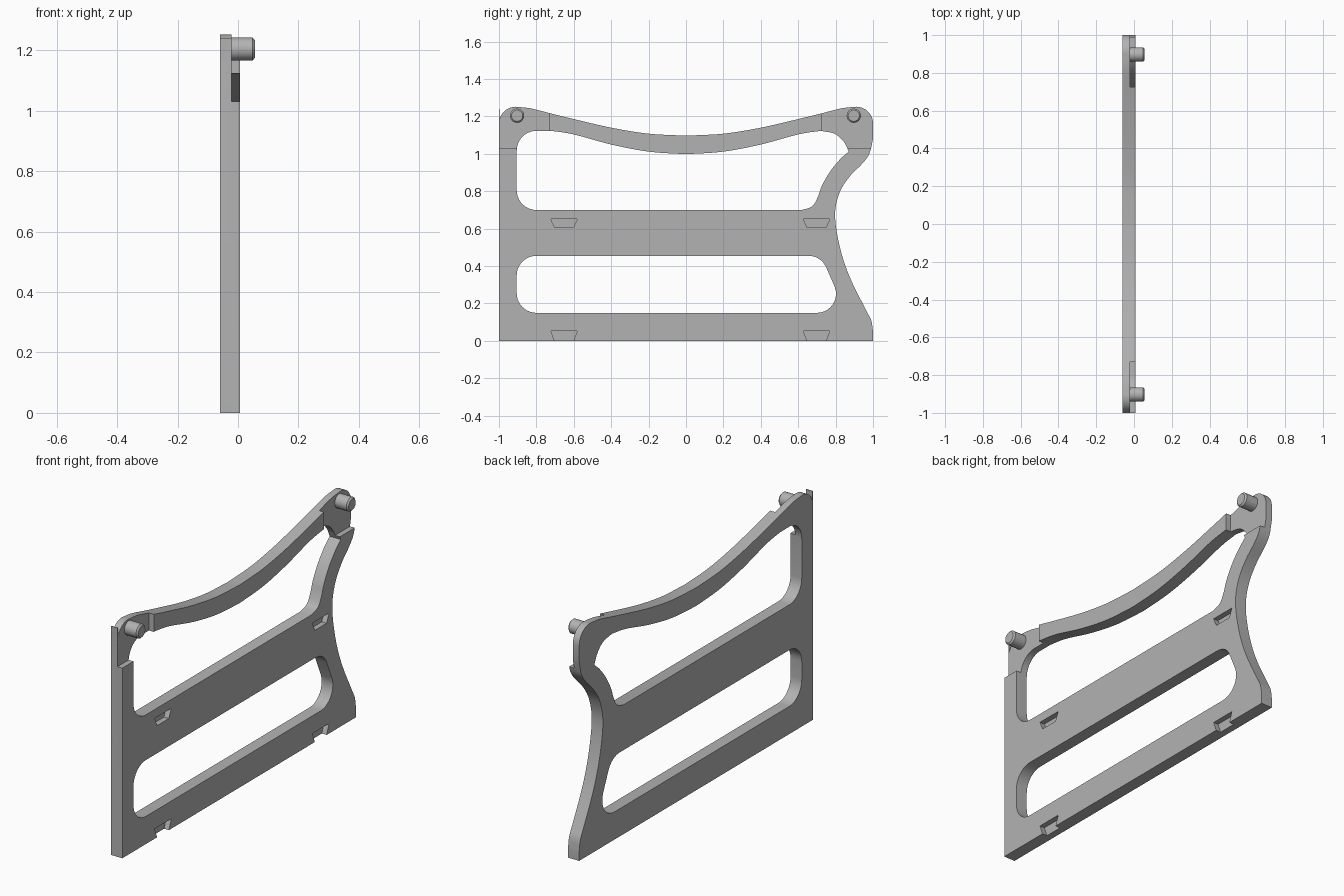
import bpy
import bmesh
import math
from mathutils import Matrix, Vector

default_cube = bpy.data.objects.get("Cube")
if default_cube:
    bpy.data.objects.remove(default_cube, do_unlink=True)

BACK, STEP, FACE, PIN_END = -0.06, -0.022, 0.007, 0.056

grey = bpy.data.materials.new("plain grey")
grey.use_nodes = True
GREY_VALUE = (0.45, 0.45, 0.45, 1)
grey.diffuse_color = GREY_VALUE
grey.node_tree.nodes["Principled BSDF"].inputs["Base Color"].default_value = GREY_VALUE


def arc(cy, cz, radius, start, end, steps=10):
    """Points on a circular arc in the side plane, angles in degrees."""
    angles = [math.radians(start + (end - start) * i / steps) for i in range(steps + 1)]
    return [(cy + radius * math.cos(a), cz + radius * math.sin(a)) for a in angles]


def smooth(points, steps=6):
    """Catmull-Rom curve through a few points."""
    pts = [Vector(p) for p in points]
    pts = [2 * pts[0] - pts[1]] + pts + [2 * pts[-1] - pts[-2]]
    result = []
    for a, b, c, d in zip(pts, pts[1:], pts[2:], pts[3:]):
        for i in range(steps):
            t = i / steps
            p = 2 * b + (c - a) * t + (2 * a - 5 * b + 4 * c - d) * t * t
            p += (3 * b - a - 3 * c + d) * t ** 3
            result.append(tuple(p / 2))
    return result + [tuple(points[-1])]


def mirrored(half):
    """Extend a curve that starts on the centre line to both sides, from -y to +y."""
    return [(-y, z) for y, z in reversed(half[1:])] + half


def plate(name, loops, x_start, x_end):
    """Fill closed loops (outline and holes) and extrude them along x."""
    bm = bmesh.new()
    for loop in loops:
        clean = [p for i, p in enumerate(loop)
                 if (Vector(p) - Vector(loop[i - 1])).length > 1e-4]
        verts = [bm.verts.new((x_start, y, z)) for y, z in clean]
        for i, vert in enumerate(verts):
            bm.edges.new((verts[i - 1], vert))
    bmesh.ops.triangle_fill(bm, use_beauty=True, use_dissolve=False, edges=bm.edges[:])
    grown = bmesh.ops.extrude_face_region(bm, geom=bm.faces[:])["geom"]
    moved = [g for g in grown if isinstance(g, bmesh.types.BMVert)]
    bmesh.ops.translate(bm, verts=moved, vec=(x_end - x_start, 0, 0))
    bmesh.ops.recalc_face_normals(bm, faces=bm.faces[:])
    return make_object(name, bm)


def make_object(name, bm):
    mesh = bpy.data.meshes.new(name)
    bm.to_mesh(mesh)
    bm.free()
    mesh.materials.append(grey)
    obj = bpy.data.objects.new(name, mesh)
    bpy.context.collection.objects.link(obj)
    return obj


def activate(obj):
    bpy.ops.object.select_all(action="DESELECT")
    obj.select_set(True)
    bpy.context.view_layer.objects.active = obj


def cut(target, cutter):
    activate(target)
    modifier = target.modifiers.new("cut", "BOOLEAN")
    modifier.operation = "DIFFERENCE"
    modifier.solver = "EXACT"
    modifier.object = cutter
    bpy.ops.object.modifier_apply(modifier=modifier.name)
    bpy.data.objects.remove(cutter, do_unlink=True)


# Outer outline: sagging top rail, rounded shoulders, waisted back edge
top_rail = mirrored(smooth([(0, 1.097), (0.2, 1.108), (0.4, 1.14), (0.6, 1.186),
                            (0.73, 1.218), (0.83, 1.243), (0.91, 1.252)]))
back_edge = smooth([(1, 1.08), (0.98, 1), (0.94, 0.945), (0.876, 0.88), (0.82, 0.79),
                    (0.797, 0.67), (0.823, 0.5), (0.876, 0.34), (0.96, 0.17),
                    (0.99, 0.11), (1, 0.05)])
outline = ([(-1, 0)] + arc(-0.91, 1.162, 0.09, 180, 90) + top_rail
           + arc(0.91, 1.162, 0.09, 90, 0) + back_edge + [(1, 0)])

# Upper opening, following the rail and the curved arm
rail_underside = mirrored(smooth([(0, 0.998), (0.2, 1.012), (0.4, 1.05),
                                  (0.6, 1.104), (0.72, 1.123)]))
upper_opening = (arc(-0.8, 0.805, 0.105, 270, 180) + arc(-0.8, 1.018, 0.105, 180, 90)
                 + rail_underside
                 + smooth([(0.72, 1.123), (0.796, 1.107), (0.845, 1.063), (0.87, 1.012)])
                 + smooth([(0.87, 1.012), (0.823, 0.97), (0.77, 0.905), (0.727, 0.83),
                           (0.705, 0.77), (0.675, 0.72), (0.62, 0.7)]))

# Lower opening with a slanted end
lower_opening = (arc(-0.8, 0.255, 0.105, 270, 180) + arc(-0.8, 0.35, 0.105, 180, 90)
                 + arc(0.655, 0.352, 0.103, 90, 22) + arc(0.7, 0.252, 0.102, 22, -90))

frame = plate("frame", [outline, upper_opening, lower_opening], BACK, FACE)

# Stepped recesses at both upper corners
for side, inner in ((-1, 0.73), (1, 0.725)):
    corners = [(side * inner, 1.03), (side * 1.1, 1.03), (side * 1.1, 1.4), (side * inner, 1.4)]
    cut(frame, plate("recess_cutter", [corners], STEP, FACE + 0.1))

# Dovetail pockets along the middle bar and the bottom edge
for centre in (-0.652, 0.698):
    for low, high in ((0.605, 0.652), (-0.002, 0.054)):
        pocket = [(centre - 0.05, low), (centre + 0.05, low),
                  (centre + 0.071, high), (centre - 0.071, high)]
        cut(frame, plate("pocket_cutter", [pocket], STEP, FACE + 0.1))

# Thin upright lip at the front upper corner
lip_profile = [(-1, 1.1), (-0.997, 1.1), (-0.997, 1.24), (-1, 1.24)]
lip = plate("corner_lip", [lip_profile], BACK, STEP)


# Pins with chamfered ends
def pin(name, y):
    bm = bmesh.new()
    length = PIN_END - STEP + 0.01
    place = Matrix.Translation((PIN_END - length / 2, y, 1.204)) @ Matrix.Rotation(math.pi / 2, 4, "Y")
    bmesh.ops.create_cone(bm, cap_ends=True, segments=32, radius1=0.038, radius2=0.038,
                          depth=length, matrix=place)
    rim = [e for e in bm.edges if all(v.co.x > PIN_END - 0.001 for v in e.verts)]
    bmesh.ops.bevel(bm, geom=rim, offset=0.008, segments=1, affect="EDGES")
    return make_object(name, bm)


pins = [pin("front_pin", -0.903), pin("back_pin", 0.897)]

for part in [frame, lip] + pins:
    activate(part)
    bpy.ops.object.shade_smooth_by_angle(angle=math.radians(30))
